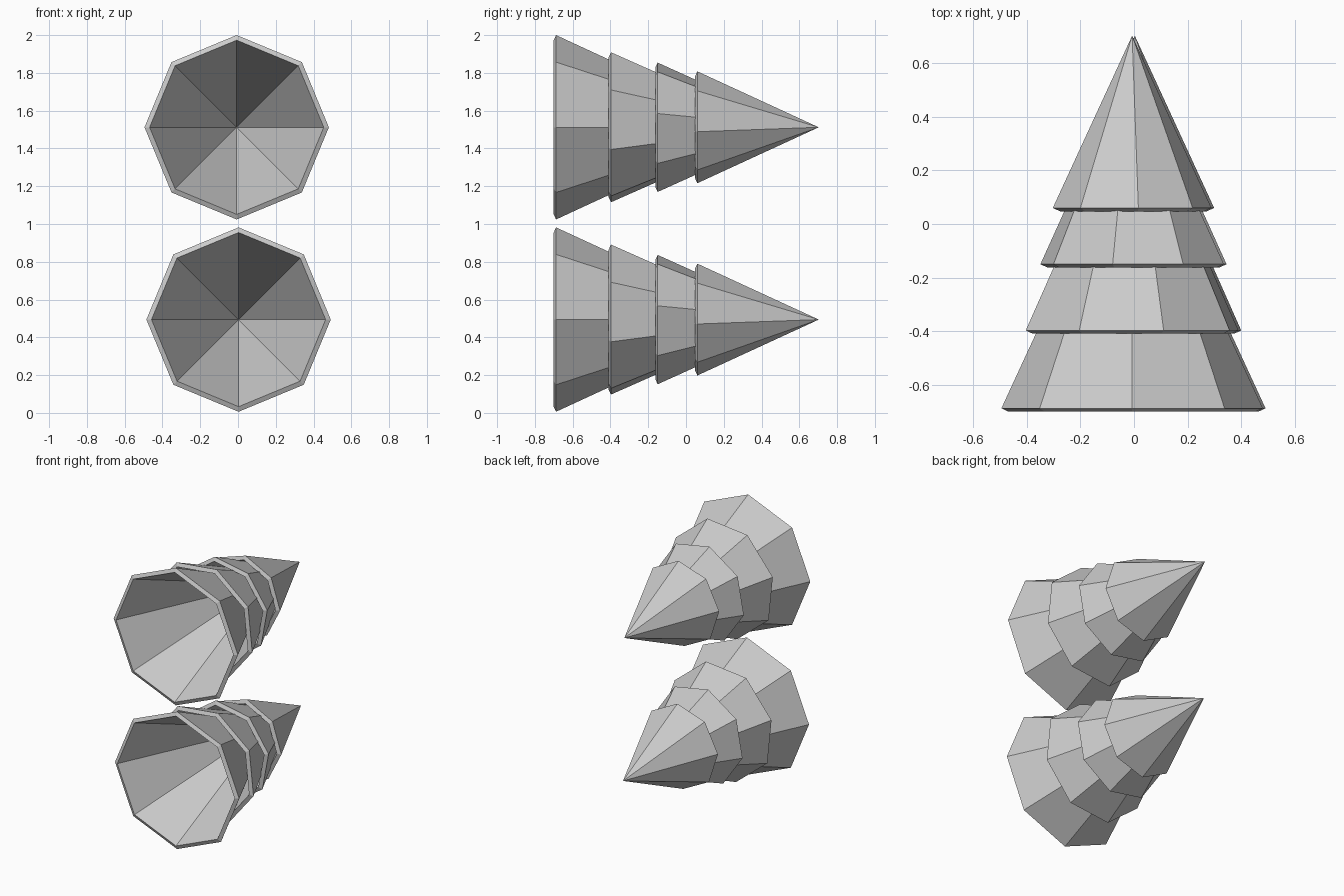
import bpy
import bmesh
from math import sin, cos, radians

cube = bpy.data.objects.get("Cube")
if cube:
    bpy.data.objects.remove(cube, do_unlink=True)

# One plain grey for everything
grey = bpy.data.materials.new("plain grey")
grey.use_nodes = True
colour = (0.6, 0.6, 0.6, 1)
grey.diffuse_color = colour
grey.node_tree.nodes["Principled BSDF"].inputs["Base Color"].default_value = colour

SIDES = 8
SLOPE = 0.462   # radius lost per unit of length
TWIST = 16.5    # extra turn of each tier, in degrees
RIM = 0.027     # radial width of the open rim


def hollow_cone(name, cx, cz, base_y, radius, turn):
    """Thick-walled eight-sided cone, open at -y, pointing to +y."""
    bm = bmesh.new()

    def shell(r, y):
        ring = []
        for i in range(SIDES):
            a = radians(turn + 360 * i / SIDES)
            ring.append(bm.verts.new((cx + r * sin(a), y, cz + r * cos(a))))
        tip = bm.verts.new((cx, y + r / SLOPE, cz))
        for i in range(SIDES):
            bm.faces.new((ring[i], ring[(i + 1) % SIDES], tip))
        return ring

    outer = shell(radius, base_y)
    inner = shell(radius - RIM, base_y - RIM * SLOPE)
    # Slanted rim joining the two skins
    for i in range(SIDES):
        j = (i + 1) % SIDES
        bm.faces.new((outer[i], outer[j], inner[j], inner[i]))
    bmesh.ops.recalc_face_normals(bm, faces=bm.faces)
    mesh = bpy.data.meshes.new(name)
    bm.to_mesh(mesh)
    bm.free()
    mesh.materials.append(grey)
    obj = bpy.data.objects.new(name, mesh)
    bpy.context.collection.objects.link(obj)


# Tiers from the widest to the tip: base position and radius
tiers = [(-0.688, 0.488), (-0.397, 0.414), (-0.15, 0.35), (0.06, 0.297)]

# Two identical trees lying one above the other
for tree, cx, cz in (("upper", -0.007, 1.512), ("lower", 0.003, 0.494)):
    for n, (y, r) in enumerate(tiers):
        hollow_cone(f"{tree}_tree_tier_{n + 1}", cx, cz, y, r, n * TWIST)
